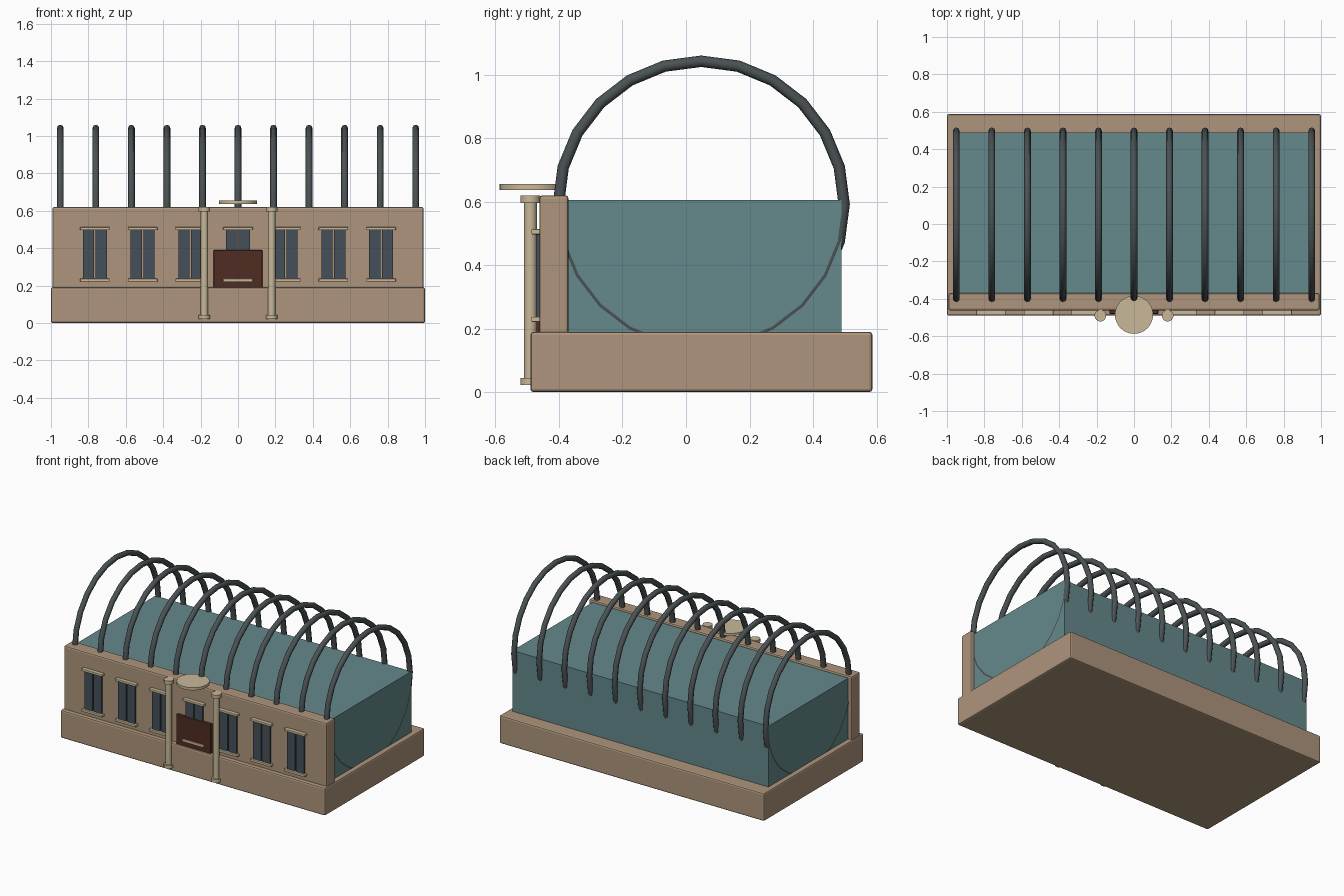
import bpy
import math

if "Cube" in bpy.data.objects:
    bpy.data.objects.remove(bpy.data.objects["Cube"])


def material(name, rgb):
    m = bpy.data.materials.new(name)
    m.diffuse_color = (*rgb, 1)
    m.use_nodes = True
    m.node_tree.nodes["Principled BSDF"].inputs["Base Color"].default_value = m.diffuse_color
    return m


STONE = material("tan_stone", (0.42, 0.30, 0.20))
CREAM = material("cream_trim", (0.58, 0.48, 0.32))
TEAL = material("teal_hall", (0.13, 0.25, 0.26))
STEEL = material("dark_steel", (0.07, 0.085, 0.09))
GLASS = material("window_glass", (0.06, 0.08, 0.10))
RED = material("dark_red", (0.08, 0.025, 0.016))


def finish(name, mat, bevel=0.0):
    ob = bpy.context.object
    ob.name = name
    ob.data.materials.append(mat)
    if bevel:
        b = ob.modifiers.new("bevel", "BEVEL")
        b.width = bevel
        b.segments = 2
    return ob


def box(name, x, y, z, mat, bevel=0.0):
    """Box from (min, max) ranges on each axis."""
    mid = [(a + b) / 2 for a, b in (x, y, z)]
    bpy.ops.mesh.primitive_cube_add(size=1, location=mid)
    ob = bpy.context.object
    ob.scale = [b - a for a, b in (x, y, z)]
    bpy.ops.object.transform_apply(location=False, rotation=False, scale=True)
    return finish(name, mat, bevel)


def cylinder(name, x, y, z0, z1, r, mat, sides=24):
    bpy.ops.mesh.primitive_cylinder_add(
        vertices=sides, radius=r, depth=z1 - z0, location=(x, y, (z0 + z1) / 2))
    bpy.ops.object.shade_smooth_by_angle(angle=math.radians(35))
    return finish(name, mat)


# Plinth, front wall and hall body
box("plinth", (-1, 1), (-0.49, 0.587), (0, 0.19), STONE, 0.01)
box("front_wall", (-0.993, 0.993), (-0.462, -0.37), (0.18, 0.62), STONE, 0.01)
box("hall_body", (-0.966, 0.966), (-0.38, 0.49), (0.18, 0.605), TEAL)

# Roof hoops
for i in range(11):
    bpy.ops.mesh.primitive_torus_add(
        major_radius=0.45, minor_radius=0.018, major_segments=24, minor_segments=8,
        location=(-0.95 + 0.19 * i, 0.048, 0.592), rotation=(0, math.pi / 2, 0))
    bpy.ops.object.shade_smooth_by_angle(angle=math.radians(50))
    finish(f"roof_hoop_{i}", STEEL)

# Windows: paired panes with lintel and sill
for i in range(7):
    x = (i - 3) * 0.255
    for s in (-1, 1):
        c = x + s * 0.034
        box(f"window_pane_{i}", (c - 0.03, c + 0.03), (-0.473, -0.455), (0.235, 0.5), GLASS)
    for part, z in (("sill", 0.221), ("lintel", 0.497)):
        box(f"window_{part}_{i}", (x - 0.079, x + 0.079), (-0.487, -0.455),
            (z, z + 0.016), CREAM, 0.003)

# Entrance door
box("entrance_door", (-0.13, 0.13), (-0.481, -0.45), (0.185, 0.39), RED, 0.004)

# Entrance columns with base and capital
for s in (-1, 1):
    x = s * 0.18
    cylinder("column_shaft", x, -0.49, 0.03, 0.61, 0.02, CREAM)
    cylinder("column_base", x, -0.49, 0.022, 0.044, 0.031, CREAM)
    cylinder("column_capital", x, -0.49, 0.596, 0.62, 0.031, CREAM)

# Round canopy disc over the entrance
cylinder("canopy_disc", 0, -0.485, 0.637, 0.655, 0.102, CREAM, 32)
